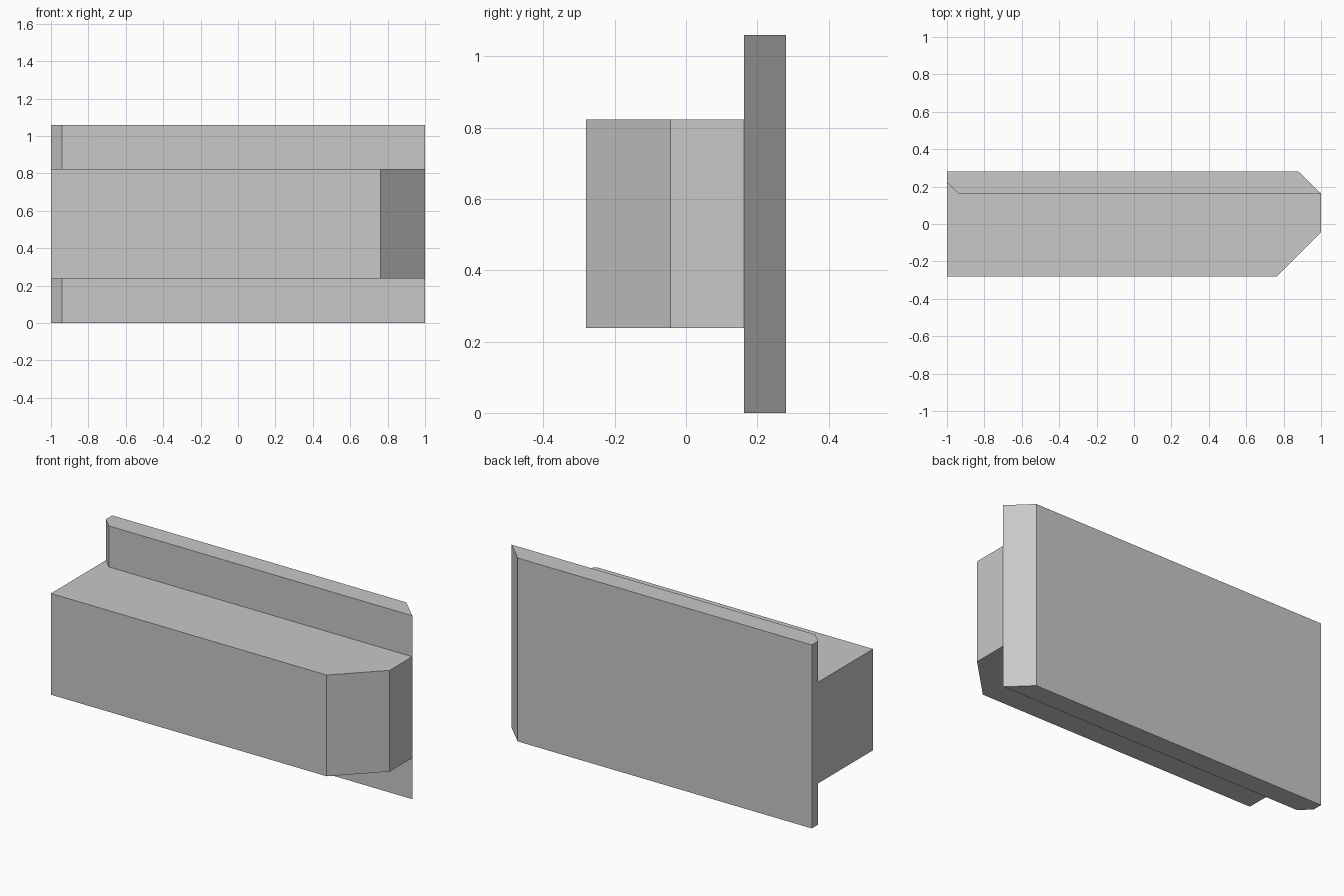
import bpy
import bmesh

cube = bpy.data.objects.get("Cube")
if cube:
    bpy.data.objects.remove(cube, do_unlink=True)

# Single plain grey material
GREY = (0.58, 0.58, 0.58, 1.0)
grey = bpy.data.materials.new("plain_grey")
grey.use_nodes = True
grey.diffuse_color = GREY
for node in grey.node_tree.nodes:
    if node.type == 'BSDF_PRINCIPLED':
        node.inputs["Base Color"].default_value = GREY


def prism(name, outline, bottom, top):
    """Extrude a counter-clockwise plan outline from bottom to top."""
    bm = bmesh.new()
    base = bm.faces.new([bm.verts.new((x, y, bottom)) for x, y in outline])
    result = bmesh.ops.extrude_face_region(bm, geom=[base], use_keep_orig=True)
    moved = [v for v in result["geom"] if isinstance(v, bmesh.types.BMVert)]
    bmesh.ops.translate(bm, verts=moved, vec=(0, 0, top - bottom))
    bmesh.ops.recalc_face_normals(bm, faces=bm.faces)
    mesh = bpy.data.meshes.new(name)
    bm.to_mesh(mesh)
    bm.free()
    mesh.materials.append(grey)
    obj = bpy.data.objects.new(name, mesh)
    bpy.context.collection.objects.link(obj)
    return obj


# Seam where the block meets the plate, following the plate's small chamfer
seam_y = 0.163
chamfer_start, chamfer_end = (-0.94, seam_y), (-1, 0.222)

# Tall back plate, bevelled at opposite corners
prism("back_plate",
      [chamfer_start, (1, seam_y), (0.88, 0.28), (-1, 0.28), chamfer_end],
      0, 1.06)

# Front block with one large cut corner
prism("front_block",
      [(-1, -0.28), (0.763, -0.28), (1, -0.043), (1, seam_y),
       chamfer_start, chamfer_end],
      0.238, 0.823)
